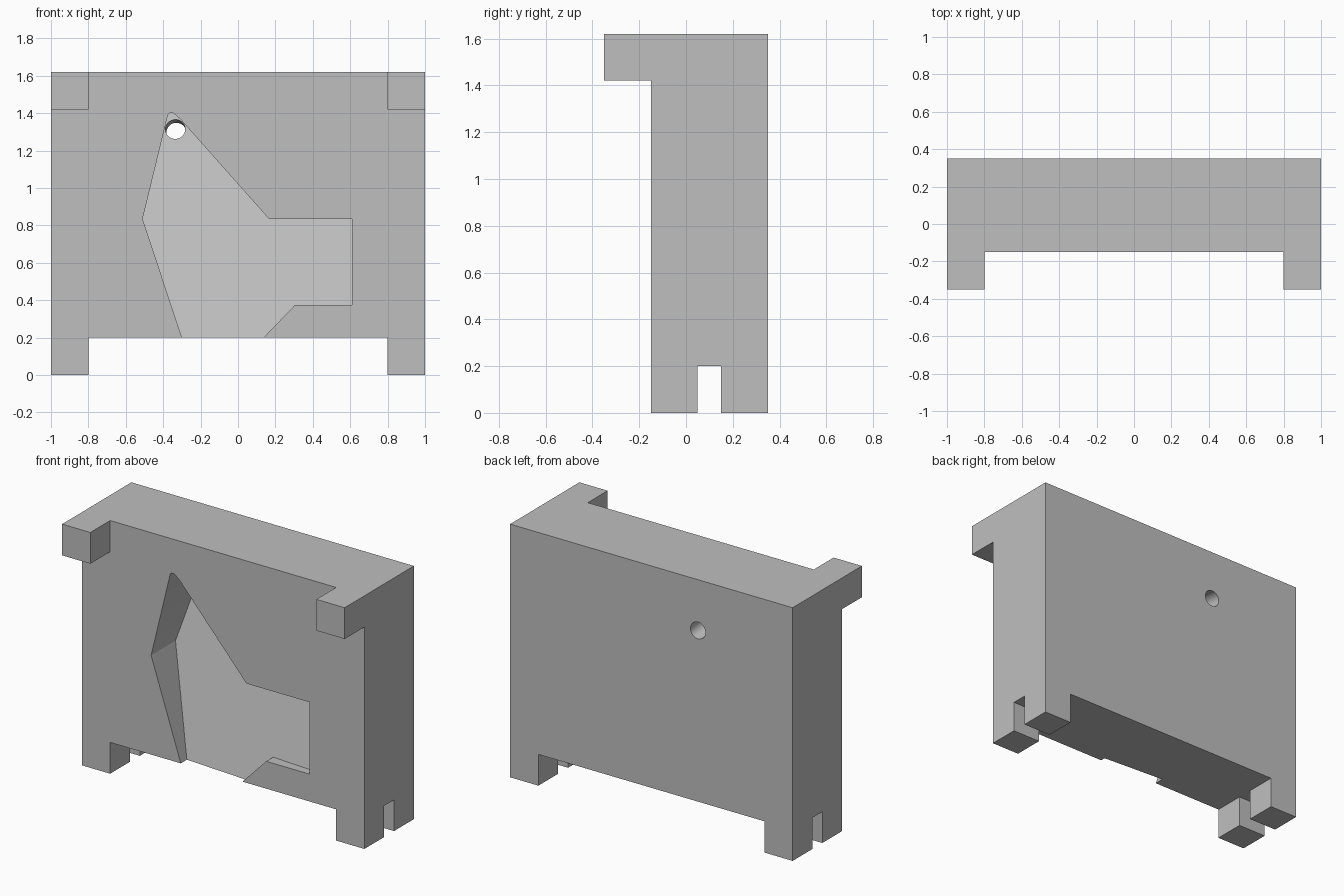
import bpy, bmesh
from mathutils import Vector

start = bpy.data.objects.get("Cube")
if start:
    bpy.data.objects.remove(start, do_unlink=True)

# Material
GREY = (0.52, 0.52, 0.52, 1)
grey = bpy.data.materials.new("plain grey")
grey.use_nodes = True
grey.diffuse_color = GREY
grey.node_tree.nodes["Principled BSDF"].inputs["Base Color"].default_value = GREY


def finish(name, bm):
    bmesh.ops.recalc_face_normals(bm, faces=bm.faces[:])
    mesh = bpy.data.meshes.new(name)
    bm.to_mesh(mesh)
    bm.free()
    mesh.materials.append(grey)
    obj = bpy.data.objects.new(name, mesh)
    bpy.context.collection.objects.link(obj)
    return obj


def box(name, low, high):
    low, high = Vector(low), Vector(high)
    bm = bmesh.new()
    bmesh.ops.create_cube(bm, size=1)
    for v in bm.verts:
        v.co = (low + high) / 2 + v.co * (high - low)
    return finish(name, bm)


def prism(name, outline, front, back):
    """Extrude an x-z outline between two y functions."""
    bm = bmesh.new()
    rings = [[bm.verts.new((x, f(x, z), z)) for x, z in outline]
             for f in (front, back)]
    for ring in rings:
        bm.faces.new(ring)
    for i in range(len(outline)):
        a, b = rings
        bm.faces.new((a[i - 1], a[i], b[i], b[i - 1]))
    return finish(name, bm)


def combine(target, tool, operation):
    tool.hide_render = True
    mod = target.modifiers.new(operation.lower(), "BOOLEAN")
    mod.operation, mod.object, mod.solver = operation, tool, "EXACT"
    bpy.context.view_layer.objects.active = target
    bpy.ops.object.modifier_apply(modifier=mod.name)
    bpy.data.objects.remove(tool, do_unlink=True)


FRONT, BACK, TOP, BASE = -0.15, 0.35, 1.62, 0.2

# Main block
block = box("block", (-1, FRONT, BASE), (1, BACK, TOP))

# Pocket with a floor that slopes deeper towards the top
outline = [(-0.267, 0.1), (-0.51, 0.835), (-0.375, 1.39), (-0.367, 1.4),
           (-0.345, 1.4), (-0.31, 1.37), (0.165, 0.835), (0.61, 0.835),
           (0.61, 0.375), (0.305, 0.375), (0.04, 0.1)]
pocket = prism("pocket_cutter", outline, lambda x, z: FRONT - 0.2,
               lambda x, z: FRONT - 0.012 + 0.27 * z - 0.065 * x)
combine(block, pocket, "DIFFERENCE")

# Round hole from the pocket floor out through the back
axis = Vector((0.04, 1, -0.14))
entry = Vector((-0.335, 0.215, 1.314))
bm = bmesh.new()
bmesh.ops.create_cone(bm, cap_ends=True, segments=32, radius1=0.053,
                      radius2=0.053, depth=0.28)
bmesh.ops.rotate(bm, verts=bm.verts[:], matrix=axis.to_track_quat("Z", "Y").to_matrix())
bmesh.ops.translate(bm, verts=bm.verts[:], vec=entry + axis * 0.1)
combine(block, finish("hole_cutter", bm), "DIFFERENCE")

# Split feet and front top tabs on both ends
for low_x, high_x in ((-1, -0.8), (0.8, 1)):
    for low_y, high_y in ((FRONT, 0.05), (0.15, BACK)):
        foot = box("foot", (low_x, low_y, 0), (high_x, high_y, BASE + 0.05))
        combine(block, foot, "UNION")
    tab = box("tab", (low_x, FRONT - 0.2, TOP - 0.2), (high_x, FRONT + 0.05, TOP))
    combine(block, tab, "UNION")

# Smooth only the hole
bpy.ops.object.select_all(action="DESELECT")
block.select_set(True)
bpy.context.view_layer.objects.active = block
bpy.ops.object.shade_smooth_by_angle()
